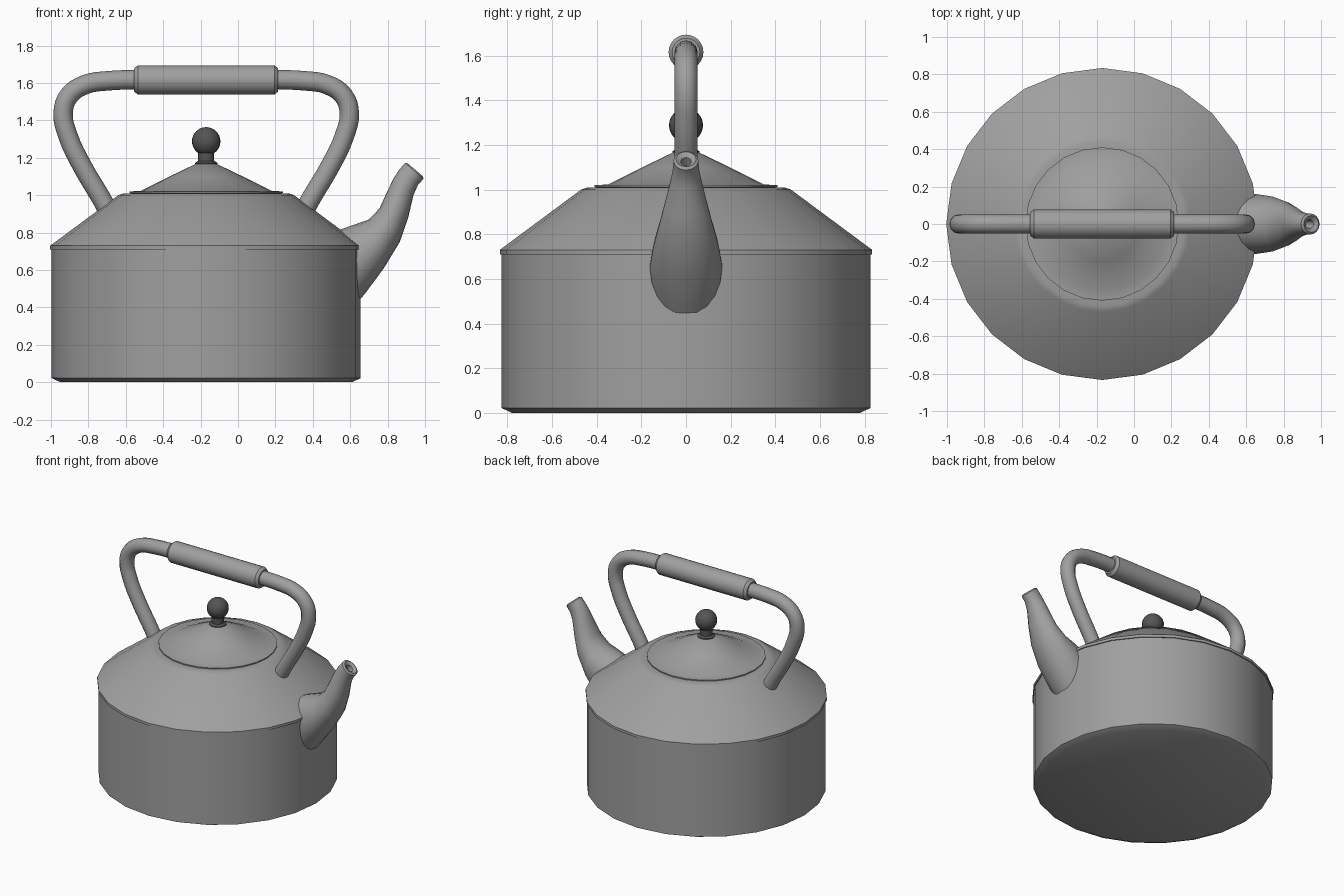
import bpy, bmesh, math
from mathutils import Vector

cube = bpy.data.objects.get("Cube")
if cube:
    bpy.data.objects.remove(cube)

CX = -0.17  # vertical axis of the pot


def make_material(name, value):
    m = bpy.data.materials.new(name)
    m.use_nodes = True
    col = (value, value, value, 1)
    m.diffuse_color = col
    m.node_tree.nodes["Principled BSDF"].inputs["Base Color"].default_value = col
    return m


steel = make_material("grey_metal", 0.35)
dark = make_material("dark_knob", 0.09)


def finish(obj, mat, angle=28):
    obj.data.materials.append(mat)
    bpy.ops.object.select_all(action='DESELECT')
    obj.select_set(True)
    bpy.context.view_layer.objects.active = obj
    bpy.ops.object.shade_smooth_by_angle(angle=math.radians(angle))
    return obj


def loft(name, rings, mat, angle=28):
    """Skin a list of equal-sized vertex rings and cap both ends."""
    bm = bmesh.new()
    loops = [[bm.verts.new(p) for p in ring] for ring in rings]
    n = len(loops[0])
    for a, b in zip(loops, loops[1:]):
        for i in range(n):
            j = (i + 1) % n
            bm.faces.new((a[i], a[j], b[j], b[i]))
    bm.faces.new(loops[0][::-1])
    bm.faces.new(loops[-1])
    bmesh.ops.recalc_face_normals(bm, faces=bm.faces)
    mesh = bpy.data.meshes.new(name)
    bm.to_mesh(mesh)
    bm.free()
    obj = bpy.data.objects.new(name, mesh)
    bpy.context.collection.objects.link(obj)
    return finish(obj, mat, angle)


def ellipse(centre, u, v, n):
    return [centre + u * math.cos(t) + v * math.sin(t)
            for t in (2 * math.pi * i / n for i in range(n))]


def lathe(name, profile, mat, n=24, angle=28):
    rings = [ellipse(Vector((CX, 0, z)), Vector((r, 0, 0)), Vector((0, r, 0)), n)
             for r, z in profile]
    return loft(name, rings, mat, angle)


# Pot: wall, overhanging shoulder and lid
lathe("body", [(0.78, 0), (0.826, 0.022), (0.826, 0.72)], steel)
lathe("shoulder", [(0.82, 0.71), (0.834, 0.71), (0.834, 0.73), (0.47, 1.0),
                   (0.44, 1.01), (0.38, 1.005)], steel)
lathe("lid", [(0.37, 1.0), (0.41, 1.012), (0.41, 1.02), (0.35, 1.023),
              (0.2, 1.098), (0.055, 1.168)], steel)

# Knob: collar, stem and ball
lathe("knob_collar", [(0.06, 1.155), (0.06, 1.172), (0.045, 1.182)], dark, 16)
lathe("knob_stem", [(0.043, 1.17), (0.043, 1.25)], dark, 16)
bpy.ops.mesh.primitive_uv_sphere_add(segments=24, ring_count=16, radius=0.076,
                                     location=(CX, 0, 1.288))
ball = bpy.context.object
ball.name = "knob_ball"
finish(ball, dark)

# Handle: half path mirrored about the pot axis
half = [(0.51, 0.89), (0.565, 0.99), (0.66, 1.15), (0.74, 1.32), (0.765, 1.44),
        (0.735, 1.53), (0.65, 1.59), (0.52, 1.612), (0.36, 1.617)]
path = [(CX - x, z) for x, z in half] + [(CX + x, z) for x, z in half[::-1]]
curve = bpy.data.curves.new("handle", 'CURVE')
curve.dimensions = '3D'
curve.bevel_depth = 0.052
curve.bevel_resolution = 4
curve.resolution_u = 4
curve.use_fill_caps = True
spline = curve.splines.new('BEZIER')
spline.bezier_points.add(len(path) - 1)
for point, (x, z) in zip(spline.bezier_points, path):
    point.co = (x, 0, z)
    point.handle_left_type = point.handle_right_type = 'AUTO'
handle = bpy.data.objects.new("handle", curve)
bpy.context.collection.objects.link(handle)
bpy.ops.object.select_all(action='DESELECT')
handle.select_set(True)
bpy.context.view_layer.objects.active = handle
bpy.ops.object.convert(target='MESH')
finish(bpy.context.object, steel, 40)

# Grip sleeve with chamfered ends
grip = [(-0.385, 0.055), (-0.385, 0.062), (-0.365, 0.078),
        (0.365, 0.078), (0.385, 0.062), (0.385, 0.055)]
loft("grip", [ellipse(Vector((CX + x, 0, 1.616)), Vector((0, r, 0)),
                      Vector((0, 0, r)), 24) for x, r in grip], steel)

# Spout: upper edge x, z, lower edge x, z, half width
sections = [(0.50, 0.80, 0.60, 0.38, 0.160), (0.60, 0.835, 0.68, 0.475, 0.162),
            (0.70, 0.87, 0.78, 0.61, 0.147), (0.757, 0.93, 0.865, 0.75, 0.120),
            (0.793, 1.01, 0.910, 0.88, 0.093), (0.832, 1.09, 0.938, 1.0, 0.068),
            (0.862, 1.137, 0.962, 1.055, 0.058), (0.893, 1.172, 0.992, 1.088, 0.056)]


def spout_ring(x1, z1, x2, z2, width):
    a, b = Vector((x1, 0, z1)), Vector((x2, 0, z2))
    return ellipse((a + b) / 2, (a - b) / 2, Vector((0, width, 0)), 20)


rings = [spout_ring(*s) for s in sections]
# Lip turns inward and down into a small pouring hole
tip = sum(rings[-1], Vector()) / len(rings[-1])
axis = Vector((0.64, 0, 0.77))
for scale, depth in ((0.8, -0.008), (0.42, 0.005), (0.38, 0.07)):
    rings.append([tip + (p - tip) * scale - axis * depth for p in rings[7]])
loft("spout", rings, steel, 45)
